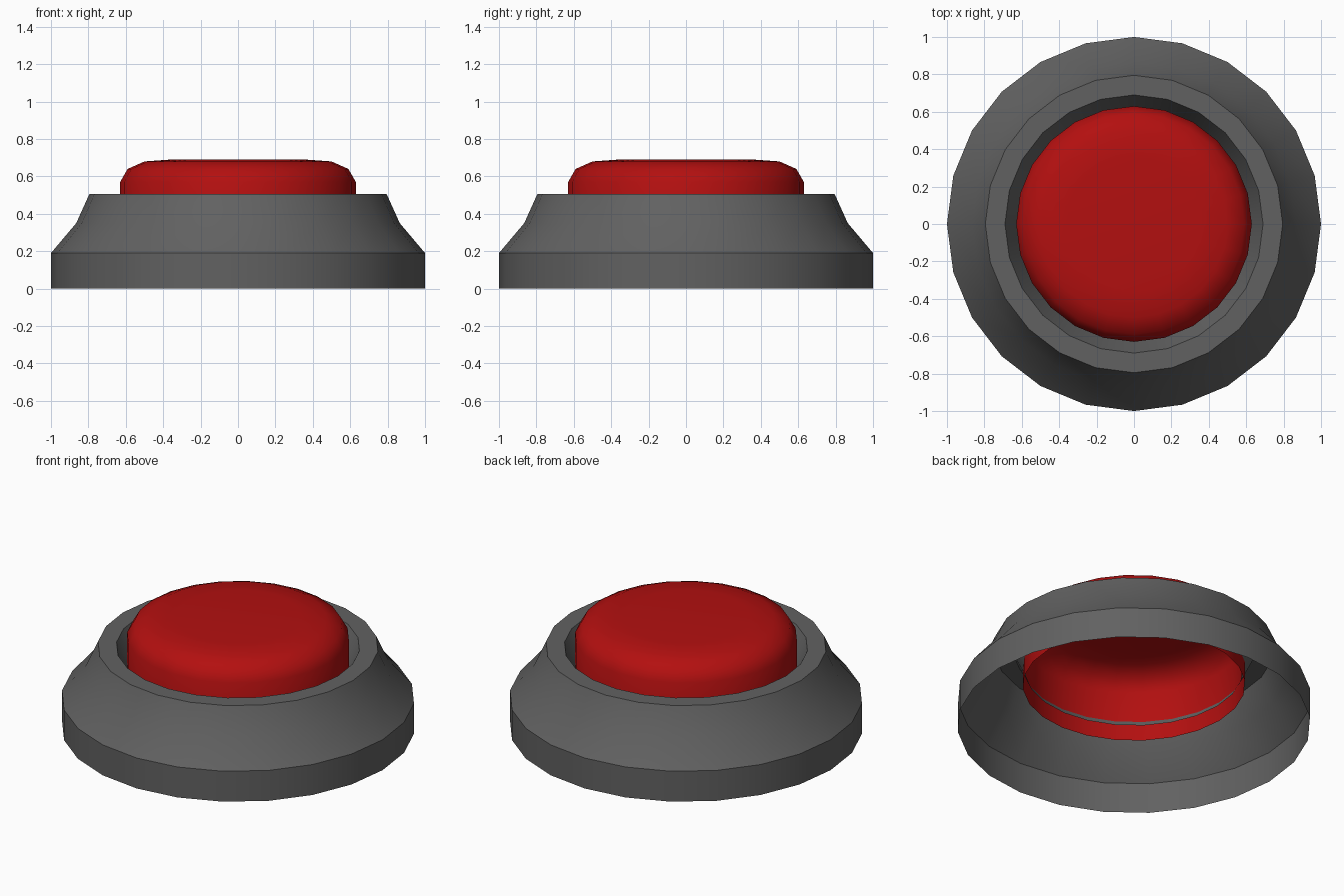
import bpy, bmesh, math

if "Cube" in bpy.data.objects:
    bpy.data.objects.remove(bpy.data.objects["Cube"])

SIDES = 24


def lathe(name, profile, color, angle):
    """Revolve an (r, z) profile around z; a final r of 0 closes with a fan."""
    bm = bmesh.new()
    rings = []
    for r, z in profile:
        if r == 0:
            rings.append([bm.verts.new((0, 0, z))] * SIDES)
        else:
            rings.append([bm.verts.new((r * math.cos(math.tau * k / SIDES),
                                        r * math.sin(math.tau * k / SIDES), z))
                          for k in range(SIDES)])
    for low, high in zip(rings, rings[1:]):
        for k in range(SIDES):
            n = (k + 1) % SIDES
            corners = [low[k], low[n], high[n], high[k]]
            bm.faces.new(list(dict.fromkeys(corners)))
    mesh = bpy.data.meshes.new(name)
    bm.to_mesh(mesh)
    bm.free()
    obj = bpy.data.objects.new(name, mesh)
    bpy.context.collection.objects.link(obj)
    mat = bpy.data.materials.new(name + "_color")
    mat.diffuse_color = color
    mat.use_nodes = True
    mat.node_tree.nodes["Principled BSDF"].inputs["Base Color"].default_value = mat.diffuse_color
    mesh.materials.append(mat)
    bpy.ops.object.select_all(action='DESELECT')
    obj.select_set(True)
    bpy.context.view_layer.objects.active = obj
    bpy.ops.object.shade_smooth_by_angle(angle=math.radians(angle))
    return obj


# Housing: open shell with a flared skirt, flat rim and sloping inner lip
lathe("base_housing",
      [(1, 0), (1, 0.19), (0.865, 0.35), (0.795, 0.505), (0.69, 0.505), (0.615, 0.35)],
      (0.12, 0.12, 0.12, 1), 30)

# Push button: open-bottomed cap with a rounded shoulder
lathe("push_button",
      [(0.63, 0.26), (0.63, 0.57), (0.59, 0.64), (0.5, 0.68), (0.36, 0.69), (0, 0.69)],
      (0.45, 0.005, 0.005, 1), 60)
